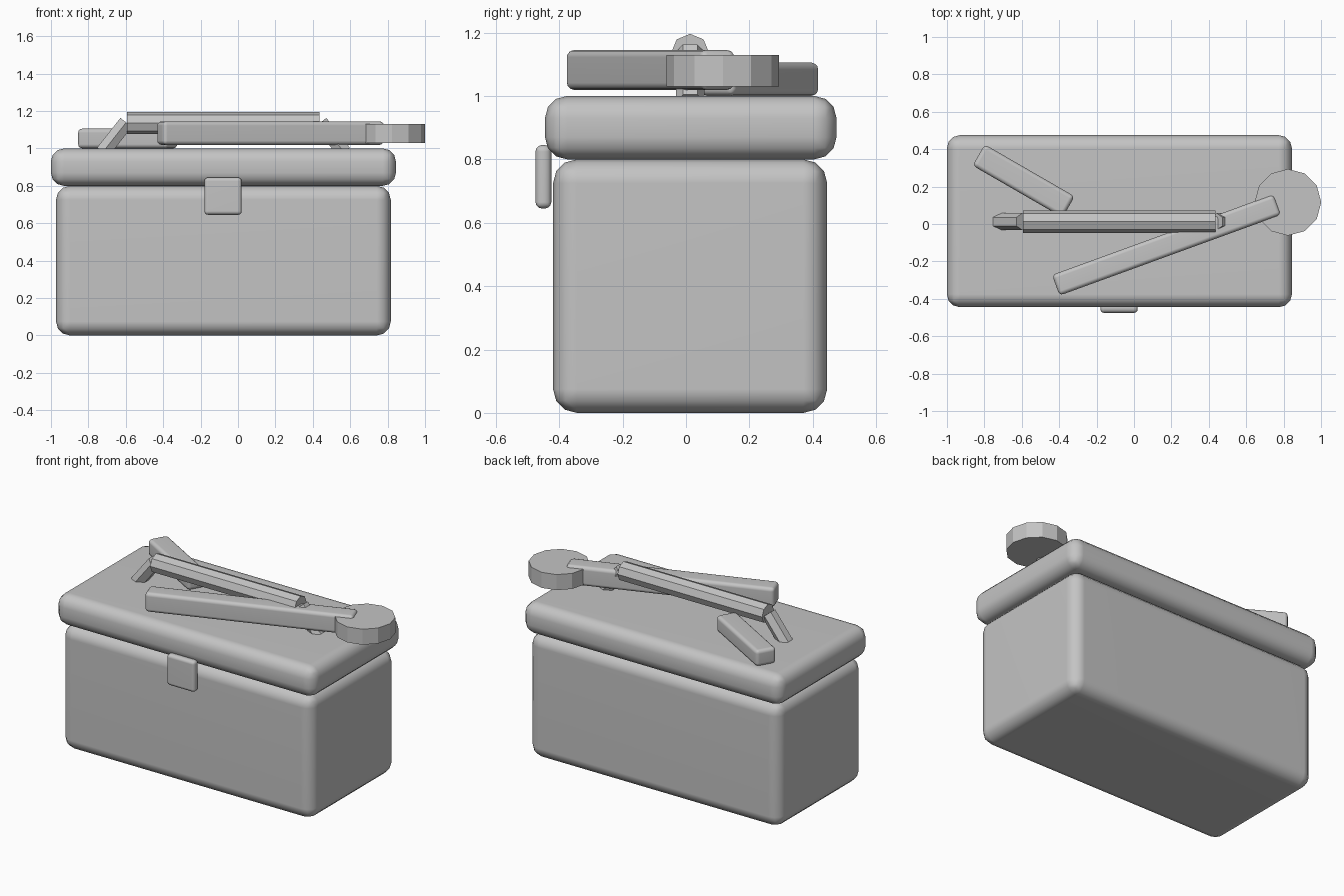
import bpy
import bmesh
from math import radians, atan2
from mathutils import Matrix, Vector

cube = bpy.data.objects.get("Cube")
if cube:
    bpy.data.objects.remove(cube, do_unlink=True)

grey = bpy.data.materials.new("plain_grey")
grey.use_nodes = True
COLOUR = (0.55, 0.55, 0.55, 1)
grey.diffuse_color = COLOUR
grey.node_tree.nodes["Principled BSDF"].inputs["Base Color"].default_value = COLOUR


def add_object(name, bm):
    mesh = bpy.data.meshes.new(name)
    bm.to_mesh(mesh)
    bm.free()
    mesh.materials.append(grey)
    obj = bpy.data.objects.new(name, mesh)
    bpy.context.collection.objects.link(obj)
    return obj


def rounded_box(name, centre, size, bevel, turn=0):
    """Box with rounded, smooth-shaded edges, turned about z in degrees."""
    bm = bmesh.new()
    bmesh.ops.create_cube(bm, size=1)
    bmesh.ops.scale(bm, vec=size, verts=bm.verts)
    bmesh.ops.bevel(bm, geom=bm.edges[:], offset=bevel, segments=3,
                    profile=0.5, affect='EDGES')
    for face in bm.faces:
        face.smooth = True
    obj = add_object(name, bm)
    obj.location = centre
    obj.rotation_euler.z = radians(turn)
    mod = obj.modifiers.new("Weighted normals", 'WEIGHTED_NORMAL')
    mod.keep_sharp = True
    return obj


def prism(name, start, end, radius, sides):
    """Flat-sided rod between two points in an xz plane."""
    start, end = Vector(start), Vector(end)
    axis = end - start
    bm = bmesh.new()
    bmesh.ops.create_cone(bm, cap_ends=True, segments=sides, radius1=radius,
                          radius2=radius, depth=axis.length)
    tilt = Matrix.Rotation(atan2(axis.x, axis.z), 4, 'Y')
    bm.transform(Matrix.Translation((start + end) / 2) @ tilt)
    return add_object(name, bm)


MID_X, MID_Y = -0.078, 0.013

# Chest, lid and front latch
rounded_box("box_body", (MID_X, MID_Y, 0.4), (1.79, 0.865, 0.8), 0.075)
rounded_box("lid", (MID_X, 0.015, 0.9), (1.845, 0.92, 0.2), 0.07)
rounded_box("latch", (-0.08, -0.45, 0.745), (0.2, 0.05, 0.2), 0.02)

# Carrying handle with two splayed supports
prism("handle_grip", (MID_X - 0.515, MID_Y, 1.136), (MID_X + 0.515, MID_Y, 1.136), 0.06, 8)
for side, name in ((-1, "right_handle_support"), (1, "left_handle_support")):
    prism(name, (MID_X + side * 0.645, MID_Y, 0.98),
          (MID_X + side * 0.52, MID_Y, 1.139), 0.045, 6)

# Tools lying on the lid
rounded_box("long_tool_bar", (0.174, -0.112, 1.082), (1.26, 0.117, 0.125), 0.022, 20)
prism("tool_disc", (0.823, 0.116, 1.03), (0.823, 0.116, 1.13), 0.178, 12)
rounded_box("short_tool_bar", (-0.59, 0.23, 1.053), (0.555, 0.13, 0.105), 0.022, -30)
